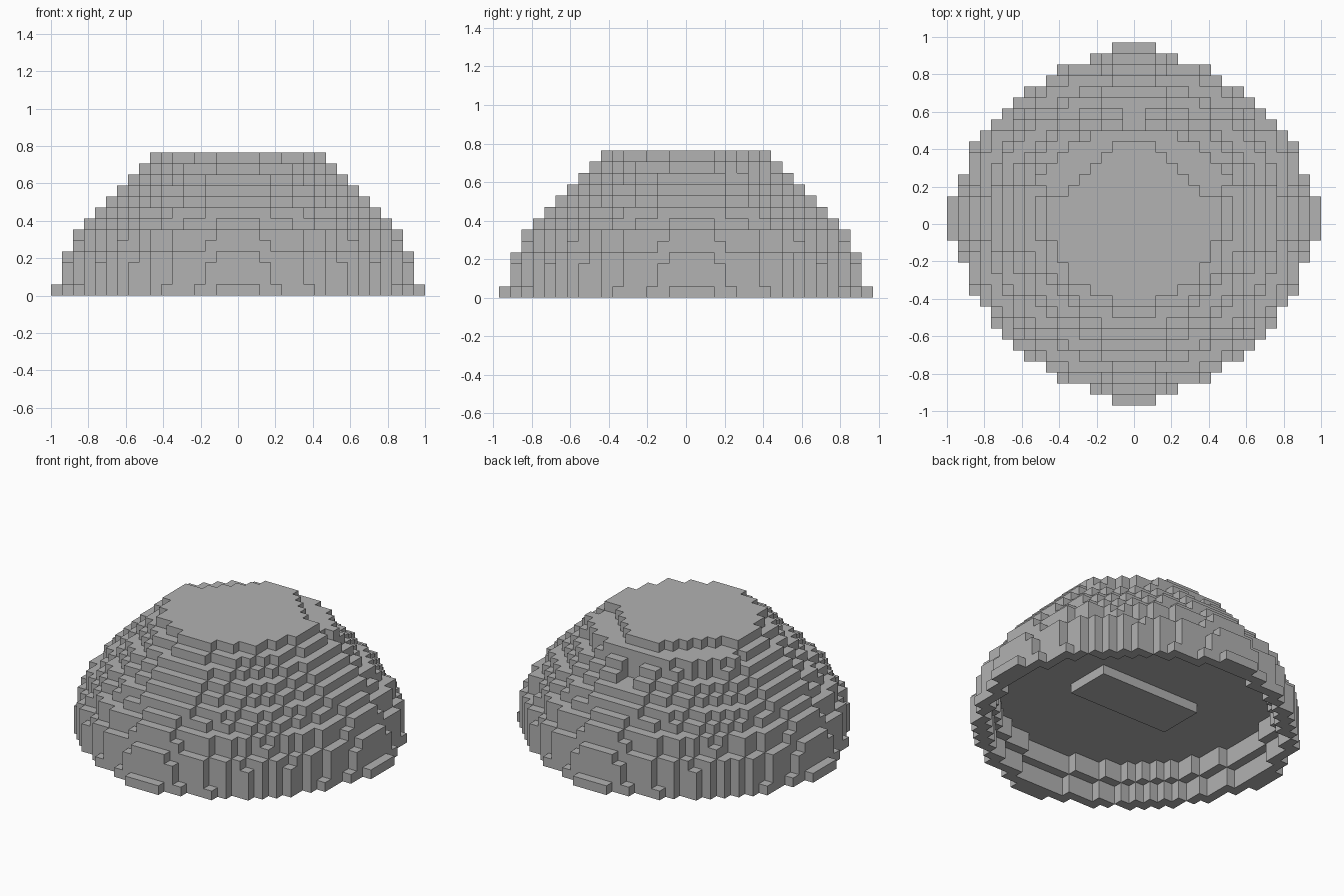
import bpy
import bmesh
from mathutils import Vector

# Remove the default object
cube = bpy.data.objects.get("Cube")
if cube:
    bpy.data.objects.remove(cube, do_unlink=True)

UNIT = 2 / 34  # edge of one block

# Half-width in blocks and roundness of every layer, bottom to top
HALF = [16, 16, 16, 16, 15, 15, 14, 13, 12, 11, 10, 9, 8]
ROUND = [14, 9, 9, 4, 12, 4, 4, 8, 8, 8, 8, 6, 4.5]
TOP = len(HALF) - 1


def row_distance(y, half):
    """Distance from the middle line; the back loses one row past the shoulder."""
    if y < 0 or y > 0.58 * half:
        return abs(y) + 0.5
    return abs(y - 0.5)


def in_disc(x, y, half, roundness):
    d = row_distance(y, half)
    return x * x + d * d <= (half - 0.5) ** 2 + roundness


def in_tip(x, y):
    """Four small feet that stick out of the lowest layer."""
    side = abs(x) < 17 and -1 <= y <= 2
    end = abs(x) < 2 and abs(y) <= 16
    return side or end


def filled(x, y, k):
    half, roundness = HALF[k], ROUND[k]
    ax = abs(x)
    # Back ledge: chamfered cap, wider lip below it and a narrow notch
    if k == TOP and y > 2 and ax + y > 9:
        return False
    if k == TOP - 1 and y > 3 and ax > 2:
        roundness += 12
    if k in (TOP - 3, TOP - 2) and ax < 1 and y >= 9:
        return False
    solid = in_disc(x, y, half, roundness) or (k == 0 and in_tip(x, y))
    # Stepped hollow underneath with a hanging block in the middle
    if k < 4:
        hollow = in_disc(x, y, 15 if k < 2 else 14, 8)
        block = k == 3 and ax < 6 and abs(y) < 3
        if hollow and not block:
            return False
    return solid


# Gather the occupied blocks
blocks = set()
for k in range(len(HALF)):
    for i in range(-17, 17):
        for j in range(-16, 17):
            if filled(i + 0.5, j, k):
                blocks.add((i, j, k))

# Make only the exposed sides of the blocks
bm = bmesh.new()
corners = {}


def vertex(p):
    key = tuple(round(c * 2) for c in p)
    if key not in corners:
        corners[key] = bm.verts.new(p * UNIT)
    return corners[key]


AXES = [Vector((1, 0, 0)), Vector((0, 1, 0)), Vector((0, 0, 1))]
for i, j, k in sorted(blocks):
    centre = Vector((i + 0.5, j, k + 0.5))
    for a in range(3):
        for sign in (1, -1):
            n = AXES[a] * sign
            if (i + int(n.x), j + int(n.y), k + int(n.z)) in blocks:
                continue
            u = AXES[(a + 1) % 3] / 2
            v = AXES[(a + 2) % 3] / 2 * sign
            c = centre + n / 2
            bm.faces.new([vertex(c + s * u + t * v)
                          for s, t in ((-1, -1), (1, -1), (1, 1), (-1, 1))])

# Merge coplanar squares into clean flat faces
bmesh.ops.dissolve_limit(bm, angle_limit=0.01, verts=bm.verts[:], edges=bm.edges[:])
bmesh.ops.triangulate(bm, faces=[f for f in bm.faces if len(f.verts) > 4])

mesh = bpy.data.meshes.new("stepped_dome")
bm.to_mesh(mesh)
bm.free()

grey = bpy.data.materials.new("plain_grey")
grey.use_nodes = True
colour = (0.445, 0.445, 0.445, 1)
grey.diffuse_color = colour
grey.node_tree.nodes["Principled BSDF"].inputs["Base Color"].default_value = colour
mesh.materials.append(grey)

dome = bpy.data.objects.new("stepped_dome", mesh)
bpy.context.scene.collection.objects.link(dome)
